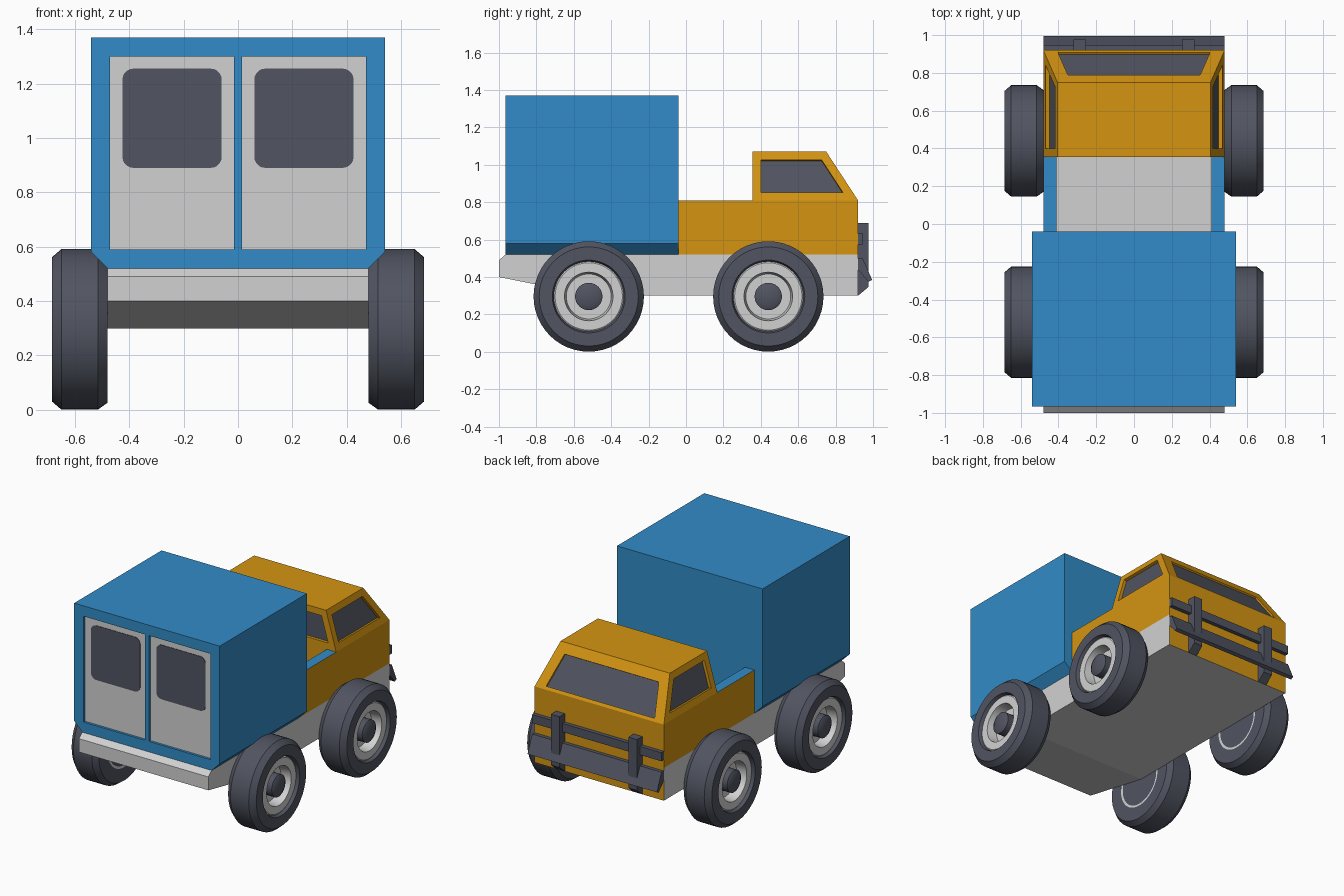
import bpy, bmesh, math
from mathutils import Vector, Matrix

old = bpy.data.objects.get("Cube")
if old:
    bpy.data.objects.remove(old, do_unlink=True)


def material(name, rgb):
    m = bpy.data.materials.new(name)
    m.use_nodes = True
    m.diffuse_color = (*rgb, 1)
    m.node_tree.nodes["Principled BSDF"].inputs["Base Color"].default_value = (*rgb, 1)
    return m


BLUE = material("blue paint", (0.032, 0.26, 0.57))
ORANGE = material("orange paint", (0.66, 0.30, 0.006))
GREY = material("light grey", (0.64, 0.64, 0.64))
DARK = material("dark slate", (0.082, 0.09, 0.12))


def finish(name, bm, *mats, smooth=False):
    bmesh.ops.recalc_face_normals(bm, faces=bm.faces)
    me = bpy.data.meshes.new(name)
    bm.to_mesh(me)
    bm.free()
    for m in mats:
        me.materials.append(m)
    ob = bpy.data.objects.new(name, me)
    bpy.context.collection.objects.link(ob)
    if smooth:
        bpy.ops.object.select_all(action='DESELECT')
        ob.select_set(True)
        bpy.context.view_layer.objects.active = ob
        bpy.ops.object.shade_smooth_by_angle(angle=math.radians(30))
    return ob


def loft(rings):
    """Solid through a stack of rings with equal point counts, capped."""
    bm = bmesh.new()
    rows = [[bm.verts.new(p) for p in ring] for ring in rings]
    for a, b in zip(rows, rows[1:]):
        for i in range(len(a)):
            j = (i + 1) % len(a)
            bm.faces.new((a[i], a[j], b[j], b[i]))
    bm.faces.new(rows[0])
    bm.faces.new(rows[-1])
    bmesh.ops.recalc_face_normals(bm, faces=bm.faces)
    return bm


def rect(hx, y0, y1, z):
    return [(-hx, y0, z), (hx, y0, z), (hx, y1, z), (-hx, y1, z)]


def side_profile(points, x0, x1):
    return loft([[(x, y, z) for y, z in points] for x in (x0, x1)])


def box(name, x, y, z, mat):
    pts = [(y[0], z[0]), (y[1], z[0]), (y[1], z[1]), (y[0], z[1])]
    return finish(name, side_profile(pts, *x), mat)


def lathe(name, profile, centre, side, mat):
    """Revolve (x, radius) points about the wheel axle."""
    bm = bmesh.new()
    vs = [bm.verts.new((x * side, 0, r)) for x, r in profile]
    es = [bm.edges.new(p) for p in zip(vs, vs[1:])]
    bmesh.ops.spin(bm, geom=vs + es, cent=(0, 0, 0), axis=(1, 0, 0),
                   angle=math.tau, steps=48, use_merge=True)
    bmesh.ops.remove_doubles(bm, verts=bm.verts, dist=1e-5)
    bmesh.ops.translate(bm, verts=bm.verts, vec=centre)
    return finish(name, bm, mat, smooth=True)


# Chassis with a sloped tail; its nose is painted like the cab
bm = side_profile([(-1, 0.40), (-0.5, 0.30), (0.92, 0.30), (0.92, 0.52),
                   (-0.965, 0.52), (-1, 0.49)], -0.48, 0.48)
for f in bm.faces:
    f.material_index = int(f.normal.y > 0.9)
finish("chassis", bm, GREY, ORANGE)

# Cab with recessed windows on four sides
bm = loft([rect(0.48, 0.355, 0.92, 0.52), rect(0.48, 0.355, 0.92, 0.81),
           rect(0.405, 0.355, 0.75, 1.07)])
upper = [f for f in bm.faces if f.calc_center_median().z > 0.85 and f.normal.z < 0.9]
for f in upper:
    windshield = f.normal.y > 0.5
    bmesh.ops.inset_region(bm, faces=[f], thickness=0.07 if windshield else 0.045,
                           use_even_offset=True)
    if windshield:
        # Lower the windshield sill along its slanted sides
        low = sorted(f.verts, key=lambda v: v.co.z)[:2]
        for v in low:
            top = next(e.other_vert(v) for e in f.edges
                       if v in e.verts and e.other_vert(v) not in low)
            v.co += (v.co - top.co).normalized() * 0.05
    bmesh.ops.inset_region(bm, faces=[f], thickness=0,
                           depth=-0.012 if windshield else -0.02)
    f.material_index = 1
finish("cab", bm, ORANGE, DARK)

# Bed rails: orange outside, blue on top and inside
for side, label in ((1, "left"), (-1, "right")):
    bm = side_profile([(-0.04, 0.52), (0.355, 0.52), (0.355, 0.81), (-0.04, 0.81)],
                      0.41 * side, 0.48 * side)
    for f in bm.faces:
        f.material_index = int(f.normal.x * side < 0.5)
    finish(label + "_bed_rail", bm, ORANGE, BLUE)

# Cargo box with chamfered lower edges
BACK, INNER = -0.965, -0.945
finish("cargo_box", loft([rect(0.48, INNER, -0.04, 0.52), rect(0.54, INNER, -0.04, 0.58),
                          rect(0.54, INNER, -0.04, 1.37)]), BLUE)

# Raised door frame
finish("frame_bottom", loft([rect(0.48, BACK, INNER, 0.52), rect(0.54, BACK, INNER, 0.58),
                             rect(0.54, BACK, INNER, 0.59)]), BLUE)
box("frame_top", (-0.54, 0.54), (BACK, INNER), (1.30, 1.37), BLUE)
box("frame_middle", (-0.014, 0.014), (BACK, INNER), (0.59, 1.30), BLUE)


def rounded_plate(name, x0, x1, z0, z1, r, y, mat):
    ring = []
    corners = ((x1 - r, z1 - r), (x0 + r, z1 - r), (x0 + r, z0 + r), (x1 - r, z0 + r))
    for k, (cx, cz) in enumerate(corners):
        for i in range(6):
            a = math.pi / 2 * (k + i / 5)
            ring.append((cx + r * math.cos(a), cz + r * math.sin(a)))
    finish(name, loft([[(x, yy, z) for x, z in ring] for yy in y]), mat)


for side, label in ((1, "left"), (-1, "right")):
    xs = sorted((0.47 * side, 0.54 * side))
    box(label + "_frame_side", xs, (BACK, INNER), (0.59, 1.30), BLUE)
    xs = sorted((0.014 * side, 0.47 * side))
    box(label + "_door", xs, (INNER - 0.004, INNER), (0.59, 1.30), GREY)
    xs = sorted((0.06 * side, 0.425 * side))
    rounded_plate(label + "_door_window", *xs, 0.89, 1.255, 0.04,
                  (INNER - 0.007, INNER - 0.003), DARK)

# Bumper guard: slanted plank, upper bar and two posts
finish("bumper_plank", side_profile([(0.92, 0.50), (0.945, 0.50), (0.995, 0.385),
                                     (0.975, 0.375), (0.92, 0.44)], -0.48, 0.48), DARK)
box("bumper_bar", (-0.48, 0.48), (0.92, 0.947), (0.575, 0.632), DARK)
for side, label in ((1, "left"), (-1, "right")):
    post = [(0.92, 0.30), (0.976, 0.347), (0.976, 0.688), (0.92, 0.688)]
    finish(label + "_bumper_post",
           side_profile(post, 0.255 * side, 0.32 * side), DARK)

# Wheels
TIRE = [(0.48, 0.18), (0.48, 0.27), (0.515, 0.295), (0.65, 0.295),
        (0.685, 0.265), (0.685, 0.195), (0.66, 0.185)]
RIM = [(0.663, 0.187), (0.668, 0.18), (0.668, 0.13), (0.60, 0.12), (0.60, 0)]
HUB = [(0.60, 0.073), (0.665, 0.073), (0.678, 0.05), (0.678, 0)]
for side, label in ((1, "left"), (-1, "right")):
    for y, end in ((0.44, "front"), (-0.52, "rear")):
        c = (0, y, 0.296)
        name = end + "_" + label
        lathe(name + "_tire", TIRE, c, side, DARK)
        lathe(name + "_rim", RIM, c, side, GREY)
        lathe(name + "_hub", HUB, c, side, DARK)
        lathe(name + "_inner_ring", [(0.482, 0.182), (0.482, 0.165)], c, side, GREY)
        lathe(name + "_inner_disc", [(0.482, 0.165), (0.482, 0)], c, side, DARK)
